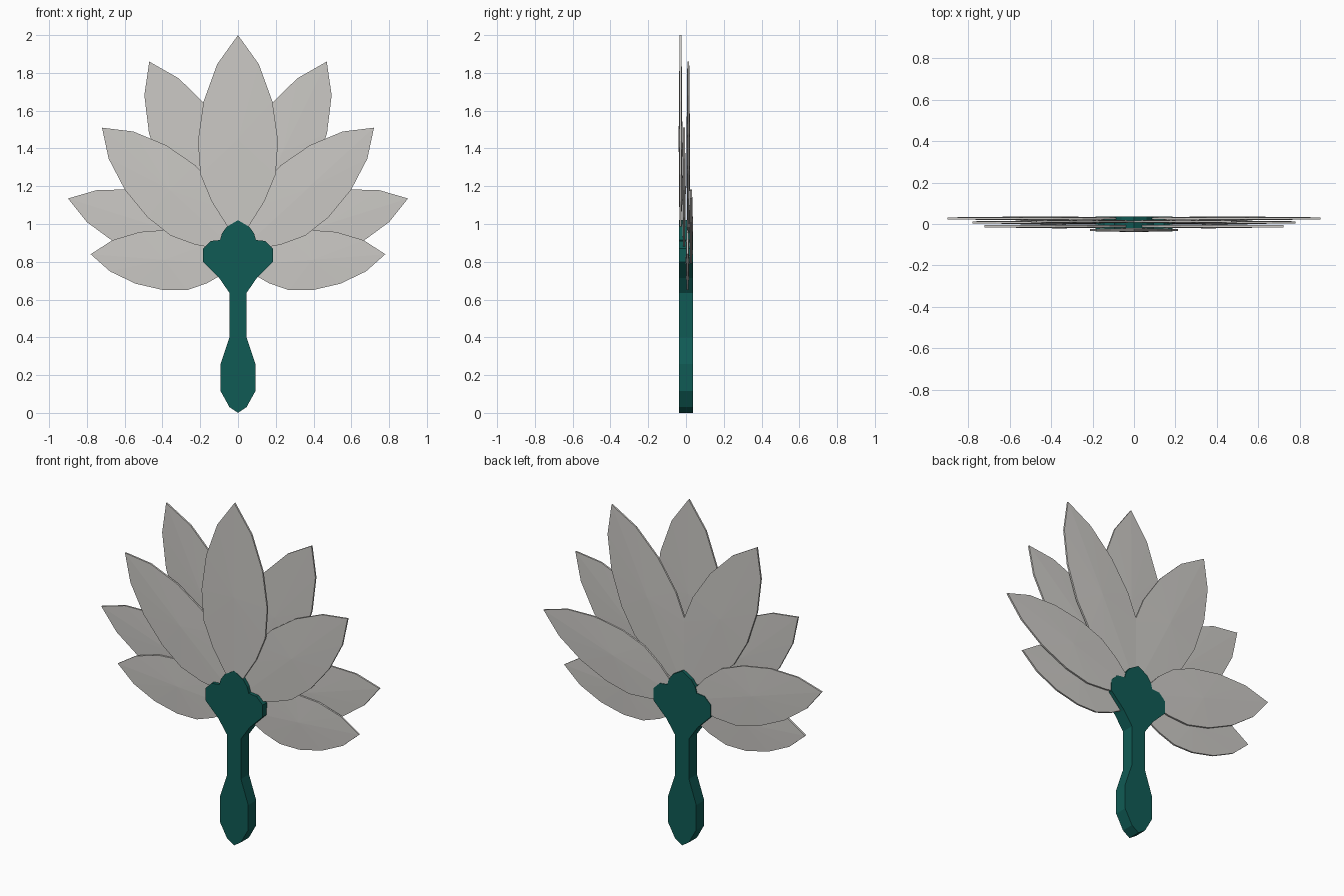
import bpy, bmesh
from mathutils import Vector

if "Cube" in bpy.data.objects:
    bpy.data.objects.remove(bpy.data.objects["Cube"])


def material(name, rgb):
    m = bpy.data.materials.new(name)
    m.diffuse_color = (*rgb, 1)
    m.use_nodes = True
    m.node_tree.nodes["Principled BSDF"].inputs["Base Color"].default_value = m.diffuse_color
    return m


PALE = material("pale_grey", (0.60, 0.585, 0.56))
TEAL = material("dark_teal", (0.005, 0.105, 0.09))


def finish(name, bm, mat):
    bmesh.ops.recalc_face_normals(bm, faces=bm.faces)
    me = bpy.data.meshes.new(name)
    bm.to_mesh(me)
    bm.free()
    me.materials.append(mat)
    ob = bpy.data.objects.new(name, me)
    bpy.context.collection.objects.link(ob)
    return ob


# Leaf outline: fraction of length, fraction of half width
LEAF = [(0.09, 0.30), (0.20, 0.66), (0.33, 0.94), (0.49, 1.0), (0.68, 0.86), (0.86, 0.52)]


def leaf(name, base, tip, half_width, y, rim=0.005, bulge=0.005):
    b, t = Vector((0, y, base)), Vector((tip[0], y, tip[1]))
    axis = t - b
    side = Vector((axis.z, 0, -axis.x)).normalized() * half_width
    right = [b + axis * u + side * w for u, w in LEAF]
    left = [b + axis * u - side * w for u, w in reversed(LEAF)]
    outline = [b] + right + [t] + left
    bm = bmesh.new()
    rings = []
    for s in (-1, 1):
        ring = [bm.verts.new(p + Vector((0, s * rim, 0))) for p in outline]
        mid = bm.verts.new(b + axis * 0.5 + Vector((0, s * (rim + bulge), 0)))
        for i in range(len(ring)):
            bm.faces.new((ring[i - 1], ring[i], mid))
        rings.append(ring)
    f, k = rings
    for i in range(len(f)):
        bm.faces.new((f[i - 1], f[i], k[i], k[i - 1]))
    finish(name, bm, PALE)


# Centre leaf in front, then four mirrored pairs
leaf("centre_leaf", 0.90, (0, 2.0), 0.212, -0.029)
PAIRS = [
    ("upper_leaf", 0.90, (0.47, 1.86), 0.196, 0.012),
    ("middle_leaf", 0.85, (0.72, 1.51), 0.187, -0.011),
    ("side_leaf", 0.85, (0.90, 1.135), 0.170, 0.027),
    ("lower_leaf", 0.78, (0.78, 0.84), 0.160, 0.008),
]
for name, base, (x, z), w, y in PAIRS:
    for s, label in ((-1, "left"), (1, "right")):
        leaf(f"{name}_{label}", base, (s * x, z), w, y)

# Handle with flared leaf holder: half outline, mirrored and extruded
HALF = [(0.045, 0.03), (0.092, 0.115), (0.092, 0.26), (0.045, 0.40), (0.045, 0.635),
        (0.10, 0.715), (0.185, 0.80), (0.185, 0.87), (0.145, 0.91), (0.095, 0.915),
        (0.085, 0.95), (0.06, 0.985)]
outline = [(0, 0.0)] + HALF + [(0, 1.02)] + [(-x, z) for x, z in reversed(HALF)]
D = 0.037
bm = bmesh.new()
face = bm.faces.new([bm.verts.new((x, -D, z)) for x, z in outline])
ext = bmesh.ops.extrude_face_region(bm, geom=[face], use_keep_orig=True)
bmesh.ops.translate(bm, vec=(0, 2 * D, 0),
                    verts=[v for v in ext["geom"] if isinstance(v, bmesh.types.BMVert)])
bmesh.ops.triangulate(bm, faces=[f for f in bm.faces if len(f.verts) > 4])
finish("handle", bm, TEAL)
